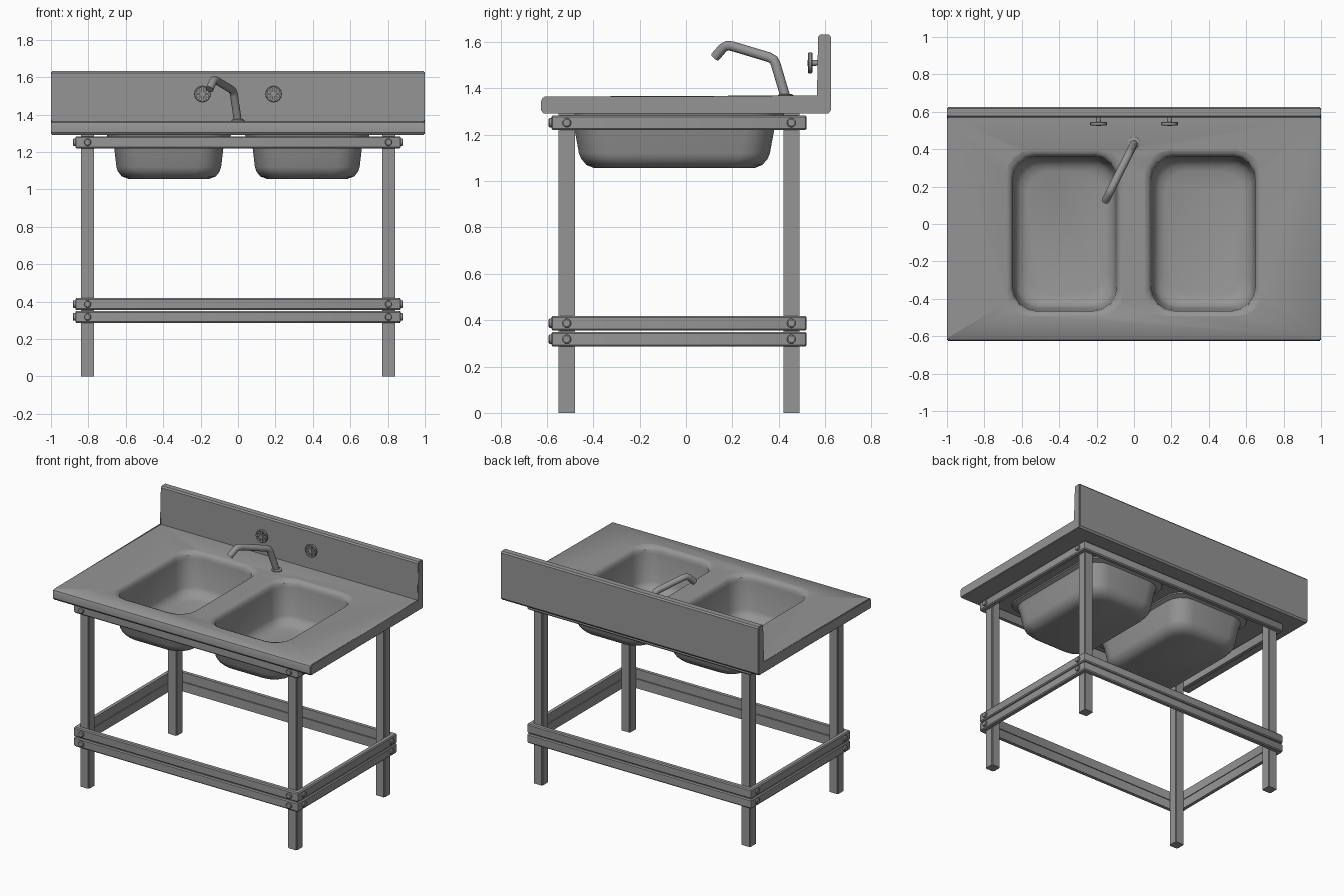
import bpy, bmesh
from math import sin, cos, pi
from mathutils import Vector

if "Cube" in bpy.data.objects:
    bpy.data.objects.remove(bpy.data.objects["Cube"])

steel = bpy.data.materials.new("brushed_steel")
steel.use_nodes = True
GREY = (0.3, 0.3, 0.3, 1)
steel.diffuse_color = GREY
steel.node_tree.nodes["Principled BSDF"].inputs["Base Color"].default_value = GREY


def finish(name, bm, angle=0.6):
    bmesh.ops.recalc_face_normals(bm, faces=bm.faces)
    me = bpy.data.meshes.new(name)
    bm.to_mesh(me)
    bm.free()
    me.materials.append(steel)
    ob = bpy.data.objects.new(name, me)
    bpy.context.collection.objects.link(ob)
    smooth(ob, angle)
    return ob


def smooth(ob, angle):
    bpy.ops.object.select_all(action='DESELECT')
    ob.select_set(True)
    bpy.context.view_layer.objects.active = ob
    bpy.ops.object.shade_smooth_by_angle(angle=angle)


def loft(bm, loops, closed=False):
    """Skin a list of point loops; cap the ends unless closed."""
    rings = [[bm.verts.new(p) for p in loop] for loop in loops]
    pairs = list(zip(rings, rings[1:]))
    if closed:
        pairs.append((rings[-1], rings[0]))
    else:
        bm.faces.new(rings[0])
        bm.faces.new(rings[-1])
    for a, b in pairs:
        for i in range(len(a)):
            j = (i + 1) % len(a)
            bm.faces.new((a[i], a[j], b[j], b[i]))


def box(bm, lo, hi, bevel=0.0):
    loft(bm, [[(x, y, z) for x, y in ((lo[0], lo[1]), (hi[0], lo[1]), (hi[0], hi[1]), (lo[0], hi[1]))]
              for z in (lo[2], hi[2])])


def tube(bm, path, radii, sides=16):
    """Round tube along a path of points, one radius per point."""
    pts = [Vector(p) for p in path]
    loops = []
    for i, p in enumerate(pts):
        d = (pts[min(i + 1, len(pts) - 1)] - pts[max(i - 1, 0)]).normalized()
        u = d.cross(Vector((1, 0, 0))).normalized()
        v = d.cross(u)
        loops.append([p + radii[i] * (cos(2 * pi * k / sides) * u + sin(2 * pi * k / sides) * v)
                      for k in range(sides)])
    loft(bm, loops)


def rounded_rect(cx, cy, hx, hy, r, z, seg=4):
    pts = []
    for q, (sx, sy) in enumerate(((1, 1), (-1, 1), (-1, -1), (1, -1))):
        for k in range(seg + 1):
            a = pi / 2 * (q + k / seg)
            pts.append((cx + sx * (hx - r) + r * cos(a), cy + sy * (hy - r) + r * sin(a), z))
    return pts


# Counter and splashback from one side profile (y, z)
profile = [(-0.615, 1.292), (-0.625, 1.305), (-0.625, 1.345), (-0.62, 1.358), (-0.608, 1.365),
           (0.57, 1.365), (0.57, 1.622), (0.578, 1.632), (0.617, 1.632), (0.625, 1.622),
           (0.625, 1.305), (0.615, 1.292)]
bm = bmesh.new()
loft(bm, [[(x, y, z) for y, z in profile] for x in (-1, 1)])
ends = [e for e in bm.edges if abs(e.verts[0].co.x - e.verts[1].co.x) < 0.001]
bmesh.ops.bevel(bm, geom=ends, offset=0.005, segments=2, affect='EDGES')
counter = finish("counter_with_splashback", bm)

# Basin shells are joined to the counter, then the bowls are cut out
shell = [(0.335, 0.475, 1.30), (0.33, 0.47, 1.284), (0.303, 0.443, 1.272), (0.294, 0.434, 1.24),
         (0.28, 0.412, 1.12), (0.272, 0.402, 1.096), (0.252, 0.38, 1.07), (0.215, 0.345, 1.056)]
bowl = [(0.32, 0.455, 1.40), (0.313, 0.445, 1.366), (0.294, 0.426, 1.359), (0.282, 0.416, 1.345),
        (0.278, 0.412, 1.32), (0.267, 0.399, 1.13), (0.258, 0.388, 1.106), (0.238, 0.366, 1.083),
        (0.205, 0.335, 1.07)]
for operation, stations in (('UNION', shell), ('DIFFERENCE', bowl)):
    for side in (-1, 1):
        bm = bmesh.new()
        loft(bm, [rounded_rect(side * 0.37, -0.05, hx, hy, 0.125, z) for hx, hy, z in stations])
        helper = finish("basin_helper", bm)
        helper.hide_render = True
        mod = counter.modifiers.new("basin", 'BOOLEAN')
        mod.operation, mod.object, mod.solver = operation, helper, 'EXACT'
        bpy.context.view_layer.objects.active = counter
        bpy.ops.object.modifier_apply(modifier=mod.name)
        bpy.data.objects.remove(helper)
smooth(counter, 0.7)

# Legs
LEG_X, FRONT_Y, BACK_Y, HALF = 0.805, -0.515, 0.455, 0.035
for y, end in ((FRONT_Y, "front"), (BACK_Y, "back")):
    for x, side in ((LEG_X, "left"), (-LEG_X, "right")):
        bm = bmesh.new()
        box(bm, (x - HALF, y - HALF, 0), (x + HALF, y + HALF, 1.295))
        upright = [e for e in bm.edges if abs(e.verts[0].co.z - e.verts[1].co.z) > 0.1]
        bmesh.ops.bevel(bm, geom=upright, offset=0.006, segments=2, affect='EDGES')
        finish(f"{end}_{side}_leg", bm)

# Rail frames wrapped around the legs, each with bolts on the front and sides
MID_Y = (FRONT_Y + BACK_Y) / 2
OUT_X, OUT_Y = LEG_X + HALF + 0.03, (BACK_Y - FRONT_Y) / 2 + HALF + 0.03
for name, z in (("upper", 1.252), ("middle", 0.387), ("lower", 0.318)):
    bm = bmesh.new()
    section = [(0.03, -0.032), (0.006, -0.032), (0, -0.025), (0, 0.025), (0.006, 0.032), (0.03, 0.032)]
    loft(bm, [rounded_rect(0, MID_Y, OUT_X - inset, OUT_Y - inset, max(0.012 - inset, 0.002), z + dz, 2)
              for inset, dz in section], closed=True)
    finish(name + "_rail_frame", bm)
    bm = bmesh.new()
    for side in (-1, 1):
        heads = [((side * LEG_X, MID_Y - OUT_Y, z), Vector((0, -1, 0)))]
        heads += [((side * OUT_X, y, z), Vector((side, 0, 0))) for y in (FRONT_Y, BACK_Y)]
        for base, out in heads:
            base = Vector(base)
            u = Vector((0, 0, 1))
            v = out.cross(u)
            loft(bm, [[base + out * h + r * (cos(pi * k / 6) * u + sin(pi * k / 6) * v) for k in range(12)]
                      for h, r in ((-0.005, 0.02), (0.009, 0.02), (0.013, 0.015))])
    finish(name + "_bolts", bm)

# Faucet, turned over the right-hand basin
spout = [(0.43, 1.36), (0.418, 1.40), (0.387, 1.505), (0.378, 1.523), (0.36, 1.534),
         (0.2, 1.582), (0.178, 1.585), (0.16, 1.575), (0.125, 1.535)]
bm = bmesh.new()
tube(bm, [((y - 0.43) * 0.5, y, z) for y, z in spout], [0.021] * len(spout))
finish("faucet_spout", bm, 0.9)
bm = bmesh.new()
tube(bm, [(0, 0.43, z) for z in (1.36, 1.371, 1.376)], [0.034, 0.034, 0.026])
finish("faucet_flange", bm)

# Tap handles: rim, spokes, hub and stem
for x, side in ((0.19, "left"), (-0.19, "right")):
    bm = bmesh.new()
    tube(bm, [(x, y, 1.51) for y in (0.524, 0.55, 0.575)], [0.013, 0.013, 0.011])
    rim = []
    for r, y in ((0.045, 0.530), (0.041, 0.526), (0.034, 0.528), (0.034, 0.544), (0.041, 0.546), (0.045, 0.542)):
        rim.append([(x + r * cos(pi * k / 8), y, 1.51 + r * sin(pi * k / 8)) for k in range(16)])
    loft(bm, rim, closed=True)
    for k in range(8):
        out = Vector((cos(pi * k / 4), 0, sin(pi * k / 4)))
        across = Vector((-out.z, 0, out.x)) * 0.005
        c = Vector((x, 0, 1.51))
        loft(bm, [[c + out * r + s * across + Vector((0, y, 0)) for s, y in
                   ((-1, 0.528), (1, 0.528), (1, 0.543), (-1, 0.543))] for r in (0.008, 0.038)])
    finish(f"{side}_tap_handle", bm)
